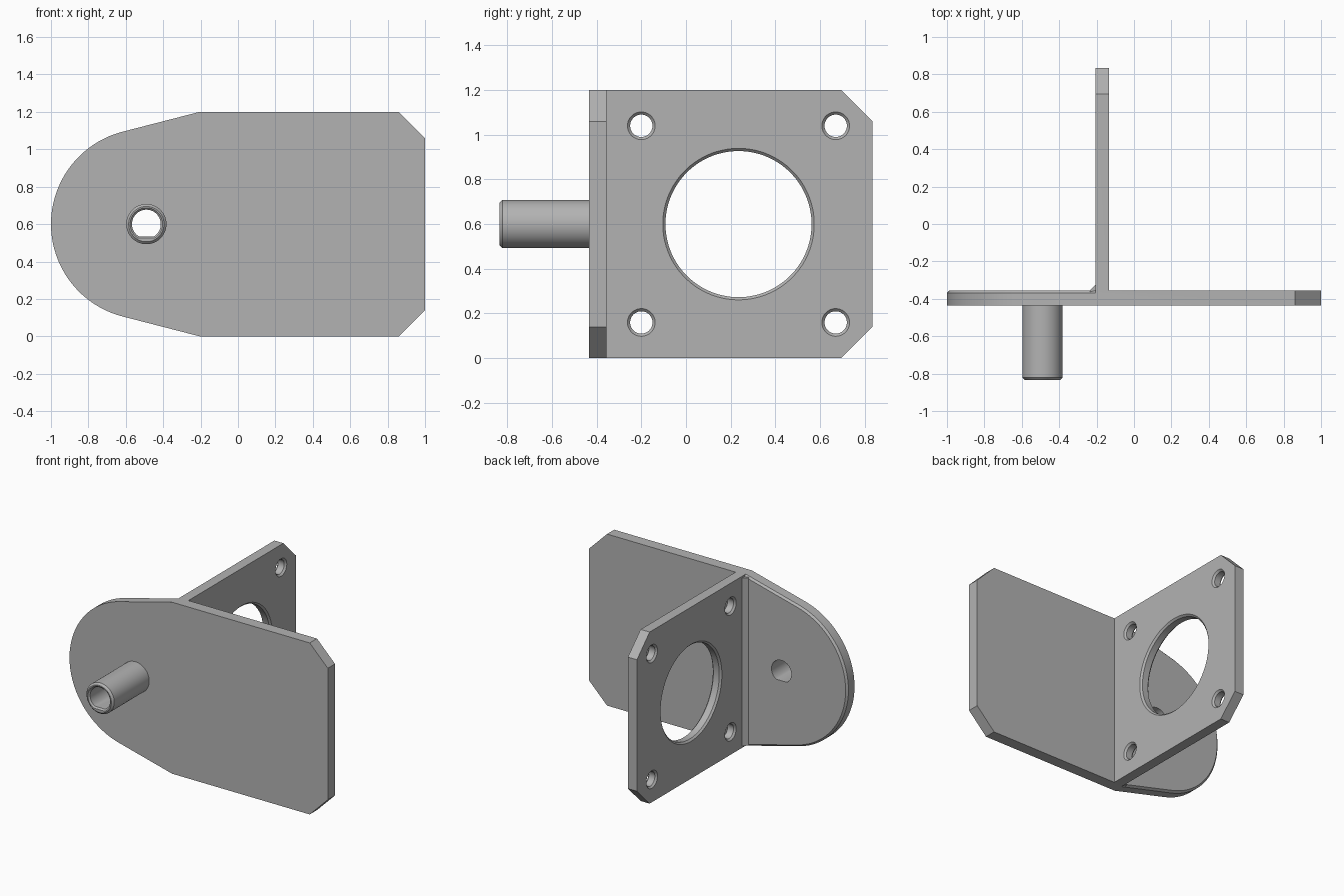
import bpy, bmesh
from math import pi, cos, sin, atan2, acos, hypot
from mathutils import Vector

cube = bpy.data.objects.get("Cube")
if cube:
    bpy.data.objects.remove(cube, do_unlink=True)

grey = bpy.data.materials.new("light grey")
grey.use_nodes = True
colour = (0.45, 0.45, 0.45, 1)
grey.diffuse_color = colour
grey.node_tree.nodes["Principled BSDF"].inputs["Base Color"].default_value = colour

# Main dimensions
H, MID = 1.2, 0.6
FRONT, BACK = -0.435, -0.355
SIDE_L, SIDE_R = -0.205, -0.135
REAR, CUT = 0.835, 0.14
SHAFT_X, NOSE_R = -0.49, 0.51
EDGE = 0.013


def loft(name, rings):
    """Solid through a list of equally long closed rings."""
    bm = bmesh.new()
    loops = [[bm.verts.new(p) for p in ring] for ring in rings]
    n = len(loops[0])
    for a, b in zip(loops, loops[1:]):
        for i in range(n):
            bm.faces.new((a[i], a[(i + 1) % n], b[(i + 1) % n], b[i]))
    bm.faces.new(loops[0][::-1])
    bm.faces.new(loops[-1])
    bmesh.ops.recalc_face_normals(bm, faces=bm.faces)
    mesh = bpy.data.meshes.new(name)
    bm.to_mesh(mesh)
    bm.free()
    mesh.materials.append(grey)
    ob = bpy.data.objects.new(name, mesh)
    bpy.context.collection.objects.link(ob)
    return ob


def lathe(name, axis, centre, profile, flat=None, n=64):
    """Round solid along x or y from (radius, position) pairs; flat trims its underside."""
    rings = []
    for r, t in profile:
        ring = []
        for i in range(n):
            a = 2 * pi * (i + 0.5) / n
            u, v = r * cos(a), r * sin(a)
            if flat:
                v = max(v, -flat - max(0, r - BORE))
            u, v = u + centre[0], v + centre[1]
            ring.append((t, u, v) if axis == "x" else (u, t, v))
        rings.append(ring)
    return loft(name, rings)


def combine(ob, other, operation):
    """Apply a boolean and discard the helper."""
    other.hide_render = True
    mod = ob.modifiers.new("combine", "BOOLEAN")
    mod.operation, mod.object, mod.solver = operation, other, "EXACT"
    graph = bpy.context.evaluated_depsgraph_get()
    mesh = bpy.data.meshes.new_from_object(ob.evaluated_get(graph))
    ob.modifiers.clear()
    ob.data = mesh
    bpy.data.objects.remove(other, do_unlink=True)


def nose_outline(inset):
    """Rounded end with straight flanks tangent to the arc."""
    r, top = NOSE_R - inset, H - inset
    dx, dz = SIDE_L - SHAFT_X, top - MID
    start = atan2(dz, dx) + acos(r / hypot(dx, dz))
    steps = 48
    arc = [start + (2 * pi - 2 * start) * i / steps for i in range(steps + 1)]
    end = SIDE_R - 0.02
    return ([(end, top), (SIDE_L, top)]
            + [(SHAFT_X + r * cos(a), MID + r * sin(a)) for a in arc]
            + [(SIDE_L, H - top), (end, H - top)])


def clipped(start, end):
    """Rectangle with its two far corners cut off."""
    return [(start, 0), (end - CUT, 0), (end, CUT),
            (end, H - CUT), (end - CUT, H), (start, H)]


# Front plate: rounded nose with a bevelled back rim, and the wide wing
bracket = loft("bracket", [[(x, y, z) for x, z in nose_outline(c)]
                           for y, c in ((FRONT, 0), (BACK - EDGE, 0), (BACK, EDGE))])
wing = loft("wing", [[(x, y, z) for x, z in clipped(SIDE_L, 1)] for y in (FRONT, BACK)])
combine(bracket, wing, "UNION")

# Mounting plate standing at right angles behind it
mount = loft("mounting_plate", [[(x, y, z) for y, z in clipped(FRONT + 0.04, REAR)]
                                for x in (SIDE_L, SIDE_R)])
combine(bracket, mount, "UNION")

# Small corner fillet on the nose side
fillet = loft("corner_fillet", [
    [(SIDE_L - 0.03, BACK, z), (SIDE_L + 0.01, BACK + 0.04, z),
     (SIDE_L + 0.01, BACK - 0.02, z), (SIDE_L - 0.03, BACK - 0.02, z)]
    for z in (EDGE, H - EDGE)])
combine(bracket, fillet, "UNION")

# Large opening and four screw holes, bevelled on both faces
BORE = 0.077
holes = [(0.235, MID, 0.327, 96)]
holes += [(0.235 + i * 0.435, MID + j * 0.44, 0.05, 48) for i in (-1, 1) for j in (-1, 1)]
for y, z, r, n in holes:
    c, over = 0.012, 0.01
    cutter = lathe("hole_cutter", "x", (y, z),
                   [(r + c + over, SIDE_L - over), (r, SIDE_L + c),
                    (r, SIDE_R - c), (r + c + over, SIDE_R + over)], n=n)
    combine(bracket, cutter, "DIFFERENCE")


def bore_cutter(start, end, flare):
    return lathe("bore_cutter", "y", (SHAFT_X, MID),
                 [(BORE + flare, start), (BORE, start + max(flare, 0.01)), (BORE, end)], flat=0.065)


# Hollow shaft with a flat-bottomed bore that runs through the plate
TIP, SHAFT_R = -0.835, 0.1075
shaft = lathe("hollow_shaft", "y", (SHAFT_X, MID),
              [(SHAFT_R - EDGE, TIP), (SHAFT_R, TIP + EDGE), (SHAFT_R, FRONT)])
combine(shaft, bore_cutter(TIP - 0.01, FRONT + 0.1, 0.02), "DIFFERENCE")
combine(bracket, bore_cutter(FRONT - 0.1, BACK + 0.1, 0), "DIFFERENCE")

# Clean flat faces and smooth the round surfaces
for ob in (bracket, shaft):
    bm = bmesh.new()
    bm.from_mesh(ob.data)
    bmesh.ops.remove_doubles(bm, verts=bm.verts, dist=0.0002)
    bmesh.ops.dissolve_limit(bm, angle_limit=0.005, verts=bm.verts, edges=bm.edges)
    bm.to_mesh(ob.data)
    bm.free()
    bpy.ops.object.select_all(action="DESELECT")
    ob.select_set(True)
    bpy.context.view_layer.objects.active = ob
    bpy.ops.object.shade_smooth_by_angle(angle=0.5)
